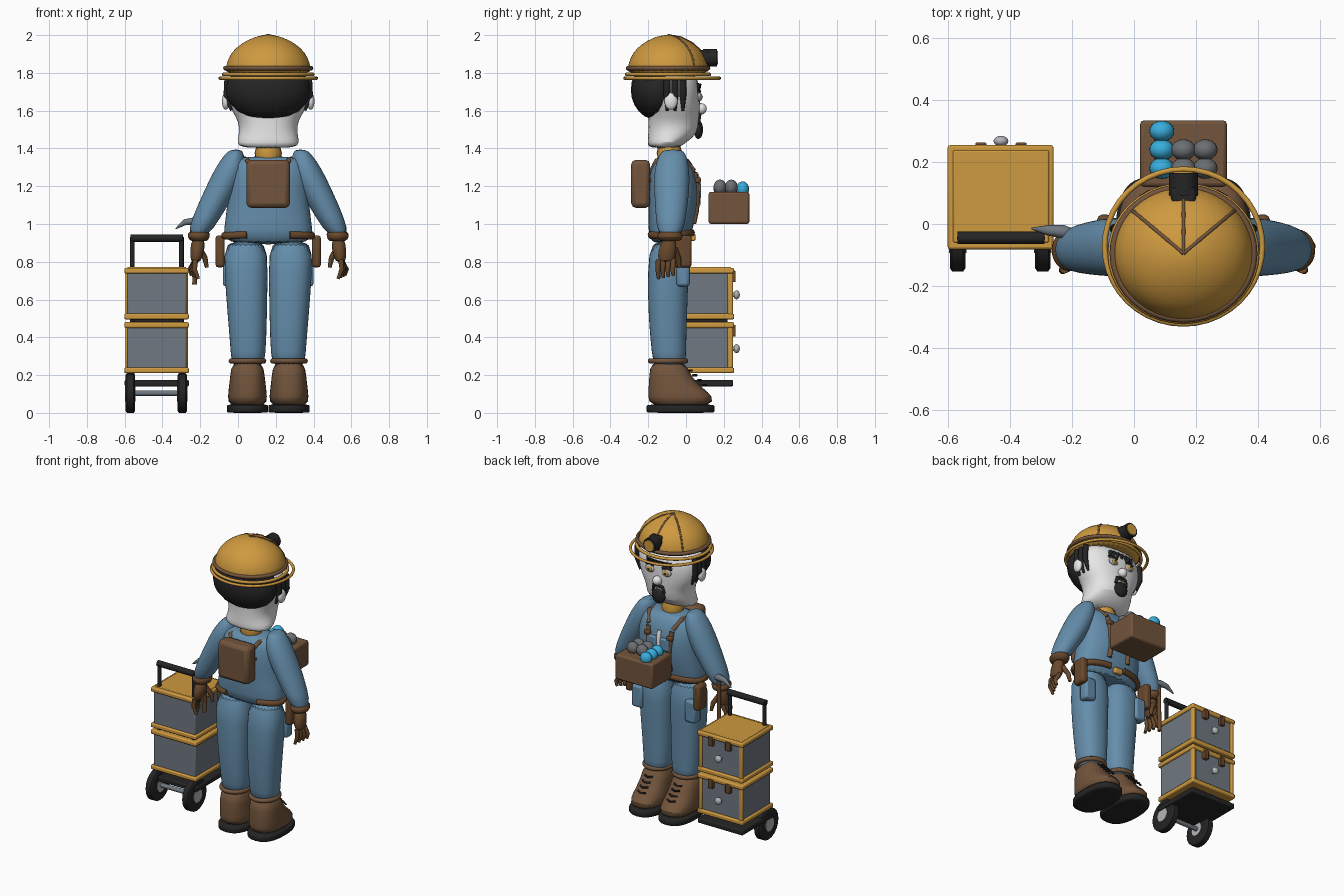
import bpy, bmesh, math
from mathutils import Vector, Matrix
from mathutils.bvhtree import BVHTree

cube = bpy.data.objects.get("Cube")
if cube:
    bpy.data.objects.remove(cube, do_unlink=True)

CX = 0.16          # the figure stands beside the cart, off centre
SIDES = (("left", 1), ("right", -1))


def material(name, *rgb):
    m = bpy.data.materials.new(name)
    m.use_nodes = True
    m.diffuse_color = (*rgb, 1)
    m.node_tree.nodes["Principled BSDF"].inputs["Base Color"].default_value = (*rgb, 1)
    return m


gold = material("helmet gold", .62, .32, .05)
blue = material("work blue", .13, .27, .41)
brown = material("leather brown", .17, .09, .045)
rust = material("glove brown", .14, .065, .025)
black = material("black", .018, .018, .018)
pale = material("pale skin", .8, .8, .8)
steel = material("steel grey", .16, .19, .22)
stone = material("stone grey", .15, .16, .17)
cyan = material("crystal cyan", .04, .42, .72)
silver = material("silver", .45, .46, .48)


def finish(name, me, mat, angle=40):
    me.materials.clear()
    me.materials.append(mat)
    for p in me.polygons:
        p.use_smooth = True
    me.set_sharp_from_angle(angle=math.radians(angle))
    ob = bpy.data.objects.new(name, me)
    bpy.context.collection.objects.link(ob)
    return ob


def from_bmesh(name, bm, mat):
    bmesh.ops.recalc_face_normals(bm, faces=bm.faces)
    me = bpy.data.meshes.new(name)
    bm.to_mesh(me)
    bm.free()
    return finish(name, me, mat)


def box(name, mat, lo, hi, bevel=.008):
    bm = bmesh.new()
    bmesh.ops.create_cube(bm, size=1)
    lo, hi = Vector(lo), Vector(hi)
    for v in bm.verts:
        v.co = (lo + hi) / 2 + v.co * (hi - lo)
    ob = from_bmesh(name, bm, mat)
    mod = ob.modifiers.new("bevel", "BEVEL")
    mod.width, mod.segments = bevel, 2
    return ob


def ball(name, mat, centre, radii):
    bm = bmesh.new()
    bmesh.ops.create_uvsphere(bm, u_segments=20, v_segments=12, radius=1)
    bmesh.ops.transform(bm, verts=bm.verts,
                        matrix=Matrix.Translation(centre) @ Matrix.Diagonal((*radii, 1)))
    return from_bmesh(name, bm, mat)


def loft(name, mat, sections, power=2, n=24):
    """Stack flat rings given as z, x centre, back y, front y, half width."""
    bm, rings = bmesh.new(), []
    for z, x, back, front, rx in sections:
        ring = []
        for i in range(n):
            a = math.tau * i / n
            c, s = math.cos(a), math.sin(a)
            px = math.copysign(abs(c) ** (2 / power), c) * rx
            py = math.copysign(abs(s) ** (2 / power), s) * (front - back) / 2
            ring.append(bm.verts.new((x + px, (front + back) / 2 + py, z)))
        rings.append(ring)
    for a, b in zip(rings, rings[1:]):
        for i in range(n):
            bm.faces.new((a[i], a[(i + 1) % n], b[(i + 1) % n], b[i]))
    bm.faces.new(rings[0])
    bm.faces.new(rings[-1])
    ob = from_bmesh(name, bm, mat)
    ob.modifiers.new("smooth", "SUBSURF").levels = 1
    ob.modifiers[0].render_levels = 1
    return ob


def tube(name, mat, points, radius, taper=None, cyclic=False, res=3):
    cu = bpy.data.curves.new(name, "CURVE")
    cu.dimensions, cu.bevel_depth, cu.bevel_resolution = "3D", radius, res
    cu.use_fill_caps = True
    sp = cu.splines.new("POLY")
    sp.points.add(len(points) - 1)
    sp.use_cyclic_u = cyclic
    for i, (sp_pt, p) in enumerate(zip(sp.points, points)):
        sp_pt.co = (*p, 1)
        sp_pt.radius = taper[i] if taper else 1
    tmp = bpy.data.objects.new(name, cu)
    me = bpy.data.meshes.new_from_object(tmp)
    bpy.data.objects.remove(tmp)
    return finish(name, me, mat, 50)


def ring(name, mat, centre, rx, ry, radius):
    x, y, z = centre
    turns = [math.tau * i / 40 for i in range(40)]
    return tube(name, mat, [(x + rx * math.cos(a), y + ry * math.sin(a), z) for a in turns],
                radius, cyclic=True)


def snapper(ob):
    """Return a function that drops points onto an object's surface."""
    bpy.context.view_layer.update()
    tree = BVHTree.FromObject(ob, bpy.context.evaluated_depsgraph_get())
    return lambda x, y, z: tree.find_nearest(Vector((x, y, z)))[0]


# Torso, neck and head
torso = loft("jacket", blue, [
    (.89, CX, -.19, .02, .235), (.96, CX, -.2, .03, .24), (1.1, CX, -.2, .07, .215),
    (1.24, CX, -.205, .07, .215), (1.33, CX, -.18, .03, .2), (1.36, CX, -.15, 0, .15)], 2.4)
loft("neck", gold, [(1.3, CX, -.16, -.01, .08), (1.45, CX, -.16, -.02, .075)])
head = loft("head", pale, [
    (1.4, CX, -.2, -.04, .15), (1.43, CX, -.205, 0, .167), (1.48, CX, -.2, .065, .155),
    (1.54, CX, -.2, .07, .155), (1.6, CX, -.2, .075, .195), (1.66, CX, -.22, .075, .22),
    (1.74, CX, -.23, .075, .225), (1.82, CX, -.2, .04, .19)], 2.2)
on_torso, on_head = snapper(torso), snapper(head)

# Hair, beard and face
ball("hair", black, (CX, -.15, 1.71), (.225, .142, .16))
ball("nose", pale, (CX, .08, 1.61), (.03, .03, .03))
ball("beard", black, (CX, .065, 1.5), (.048, .025, .05))
tube("mouth", rust, [on_head(CX + d, .2, 1.552) for d in (-.03, 0, .03)], .006)
for side, s in SIDES:
    ball(side + "_ear", pale, (CX + s * .225, -.08, 1.65), (.02, .035, .045))
    for k in range(3):
        y = -.1 + k * .042
        tube(f"{side}_side_lock_{k}", black,
             [(CX + s * .215, y, 1.77), (CX + s * .22, y, 1.68), (CX + s * .195, y, 1.6)],
             .018, (1, 1, .4))
    eye = on_head(CX + s * .085, .2, 1.675)
    ball(side + "_eye", silver, eye, (.035, .014, .024))
    ball(side + "_iris", gold, eye + Vector((0, .009, 0)), (.019, .009, .019))
    ball(side + "_pupil", black, eye + Vector((0, .016, 0)), (.008, .004, .008))
    tube(side + "_eyebrow", black,
         [on_head(CX + s * d, .2, z) for d, z in ((.04, 1.71), (.09, 1.725), (.14, 1.71))], .009)
    tube(side + "_moustache", black,
         [on_head(CX + s * d, .2, z) for d, z in ((.01, 1.572), (.05, 1.56), (.06, 1.51))], .011)
for k in range(7):
    d = (k - 3) * .035
    tube(f"fringe_{k}", black, [on_head(CX + d, .2, 1.78), on_head(CX + d * 1.1, .2, 1.73)],
         .016, (1, .4))

# Helmet with brim, band, seams and lamp
HY = -.095
dome = loft("helmet", gold, [
    (z, CX, HY - r * .95, HY + r * .95, r) for z, r in
    ((1.785, .235), (1.83, .225), (1.88, .212), (1.93, .178), (1.975, .112), (1.998, .045), (2, .01))],
    n=36)
on_dome = snapper(dome)
ring("helmet_lip", gold, (CX, HY, 1.792), .235, .218, .01)
ring("helmet_band", brown, (CX, HY, 1.825), .227, .212, .012)
ring("helmet_brim", gold, (CX, -.073, 1.772), .255, .25, .009)
for k, a in enumerate((40, 90, 140)):
    c, s = math.cos(math.radians(a)), math.sin(math.radians(a))
    path = [on_dome(CX + c * r, HY + s * r, z) for r, z in
            ((0, 2), (.07, 1.99), (.13, 1.96), (.18, 1.92), (.21, 1.87), (.23, 1.82))]
    tube(f"helmet_seam_{k}", brown, path, .006)
box("lamp_mount", black, (.12, .06, 1.83), (.2, .12, 1.92), .012)
tube("lamp_housing", black, [(CX, .09, 1.88), (CX, .165, 1.88)], .047, res=6)
tube("lamp_lens", gold, [(CX, .16, 1.88), (CX, .17, 1.88)], .036, res=6)

# Limbs, gloves, boots and side gear
for side, s in SIDES:
    def X(d):
        return CX + s * d

    loft(side + "_sleeve", blue, [
        (.93, X(.375), -.15, -.02, .055), (1.03, X(.33), -.16, 0, .075),
        (1.18, X(.25), -.17, .02, .088), (1.3, X(.195), -.17, .02, .085),
        (1.37, X(.18), -.14, 0, .05), (1.395, X(.17), -.12, -.02, .03)])
    loft(side + "_cuff", rust, [(.905, X(.365), -.14, -.03, .045), (.93, X(.37), -.155, -.015, .06),
                                (.965, X(.365), -.155, -.015, .062)])
    loft(side + "_glove_palm", rust, [
        (.79, X(.385), -.15, -.06, .026), (.86, X(.375), -.15, -.05, .04), (.93, X(.37), -.12, -.05, .035)])
    for k in range(4):
        y = -.145 + k * .026
        tube(f"{side}_finger_{k}", rust,
             [(X(.385), y, .81), (X(.39 + k * .008), y - .004, .76), (X(.37 + k * .012), y, .71 + k * .006)],
             .015, (1, .9, .6))
    tube(side + "_thumb", rust, [(X(.365), -.06, .87), (X(.335), -.04, .82), (X(.325), -.035, .77)],
         .017, (1, .9, .6))
    loft(side + "_trouser_leg", blue, [
        (.24, X(.11), -.17, 0, .085), (.3, X(.105), -.18, 0, .092), (.5, X(.11), -.2, .005, .104),
        (.75, X(.118), -.205, .015, .116), (.93, X(.12), -.19, .015, .116)], 2.3)
    loft(side + "_boot", brown, [
        (.03, X(.11), -.2, .145, .104), (.09, X(.11), -.2, .145, .104), (.13, X(.11), -.2, .09, .1),
        (.19, X(.11), -.195, .025, .092), (.28, X(.11), -.19, 0, .084)], 2.4)
    loft(side + "_sole", black, [(z, X(.11), -.21, .152, .11) for z in (0, .004, .04, .045)], 2.5)
    ring(side + "_boot_collar", brown, (X(.11), -.095, .275), .086, .093, .014)
    for k in range(4):
        y, z = .012 + k * .025, .225 - k * .026
        tube(f"{side}_lace_{k}", black, [(X(.08), y, z), (X(.11), y + .018, z), (X(.14), y, z)], .006)
    # belt half, pouch, thigh pocket and braces
    arc = [math.radians(a) for a in range(-65, 91, 12)]
    tube(side + "_belt", rust, [on_torso(X(.3 * math.cos(a)), -.085 + .2 * math.sin(a), .93) for a in arc], .02)
    box(side + "_pouch", rust, (X(.255) - .024, -.06, .77), (X(.255) + .024, .03, .94), .015)
    box(side + "_thigh_pocket", blue, (X(.2) - .04, -.05, .67), (X(.2) + .04, .02, .82), .015)
    tube(side + "_brace", brown, [on_torso(X(d), .3, z) for d, z in
                                  ((.13, 1.34), (.125, 1.24), (.115, 1.12), (.1, 1.02), (.1, .94))], .016)
    pocket = on_torso(X(.07), .3, 1.2)
    box(side + "_chest_pocket", blue, pocket - Vector((.035, .02, .04)), pocket + Vector((.035, .015, .04)))
    buckle = on_torso(X(.125), .3, 1.27)
    box(side + "_brace_buckle", rust, buckle - Vector((.02, .01, .015)), buckle + Vector((.02, .024, .015)))
    tab = on_torso(X(.15), -.4, 1.24)
    box(side + "_back_tab", rust, tab - Vector((.017, .006, .01)), tab + Vector((.017, .02, .01)), .004)
    tube(side + "_pack_strap", brown, [on_torso(X(d), y, z) for d, y, z in
                                       ((.1, -.4, 1.3), (.125, -.2, 1.37), (.13, 0, 1.38), (.13, .2, 1.33))], .014)

tube("shirt_front", pale, [on_torso(CX, .3, z) for z in (1.33, 1.25, 1.15, 1.06)], .014)
box("belt_buckle", gold, (CX - .03, .02, .91), (CX + .03, .05, .95))
box("backpack", brown, (.045, -.29, 1.085), (.275, -.19, 1.34), .025)

# Crate of stones
box("stone_crate", brown, (.02, .12, 1), (.3, .335, 1.17), .012)
for i in range(3):
    for j in range(3):
        if i == 0 or j < 2:
            ball(f"stone_{i}_{j}", stone if i else cyan,
                 (.09 + i * .07, .18 + j * .06, 1.195 if i else 1.185), (.04, .034, .04))

# Pick in the right hand
tube("pick_handle", rust, [(-.23, -.03, .68), (-.225, -.03, 1)], .013)
tube("pick_head", steel, [(-.33, -.015, .975), (-.28, -.02, 1.01), (-.23, -.025, 1.015), (-.18, -.035, 1)],
     .022, (.15, .75, 1, .6))

# Cart with two chests
box("cart_deck", black, (-.6, -.08, .14), (-.26, .25, .175))
for side, x in (("outer", -.57), ("inner", -.295)):
    tube(side + "_wheel", black, [(x + d, -.048, .105) for d in (-.025, -.018, .018, .025)],
         .105, (.9, 1, 1, .9), res=8)
    tube(side + "_hub", silver, [(x - .028, -.048, .105), (x + .028, -.048, .105)], .045, res=6)
tube("axle", steel, [(-.57, -.048, .105), (-.295, -.048, .105)], .015)
for x in (-.56, -.3):
    tube("handle_post", black, [(x, -.045, .16), (x, -.045, .93)], .013)
tube("handle_grip", black, [(-.57, -.045, .925), (-.29, -.045, .925)], .02)

for label, z0, z1 in (("lower", .21, .48), ("upper", .495, .768)):
    box(label + "_chest", steel, (-.588, -.07, z0 + .01), (-.272, .24, z1 - .01))
    for edge, z in (("base", z0), ("lid", z1 - .03)):
        box(f"{label}_chest_{edge}", gold, (-.602, -.082, z), (-.26, .255, z + .03))
    for x in (-.596, -.292):
        box(label + "_chest_corner", gold, (x, .22, z0), (x + .026, .25, z1))
    for x in (-.495, -.365):
        box(label + "_chest_latch", rust, (x - .018, .235, z1 - .075), (x + .018, .263, z1 - .015), .004)
    zc = z0 + .13
    tube(label + "_lock_stem", silver, [(-.43, .235, zc), (-.43, .27, zc)], .012)
    ball(label + "_lock_knob", silver, (-.43, .268, zc), (.024, .017, .024))
box("lid_panel", gold, (-.585, -.06, .76), (-.275, .238, .773), .005)
box("chest_spacer", black, (-.57, -.05, .47), (-.29, .22, .5))
